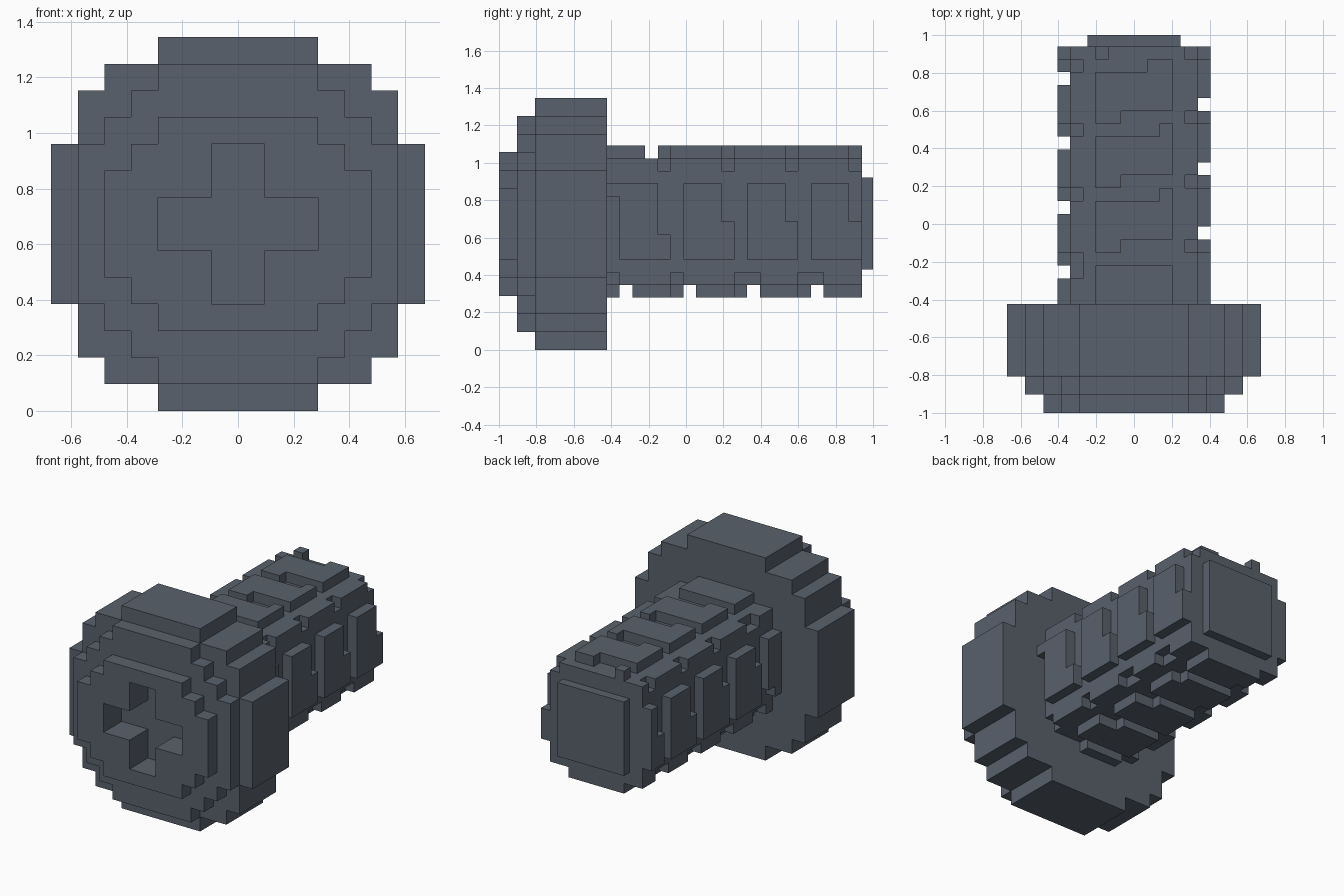
import bpy, bmesh, math

if "Cube" in bpy.data.objects:
    bpy.data.objects.remove(bpy.data.objects["Cube"])

V = 1.345 / 14      # block size of the head
U = 0.0677          # block size of the shaft
HEAD_Z, SHAFT_Z = 0.6725, 0.685
HEAD_BACK = -1 + 6 * V

steel = bpy.data.materials.new("dark_steel")
steel.diffuse_color = (0.1, 0.12, 0.15, 1)
steel.use_nodes = True
steel.node_tree.nodes["Principled BSDF"].inputs["Base Color"].default_value = steel.diffuse_color


def finish(bm, name):
    bmesh.ops.remove_doubles(bm, verts=bm.verts, dist=1e-4)
    me = bpy.data.meshes.new(name)
    bm.to_mesh(me)
    bm.free()
    me.materials.append(steel)
    ob = bpy.data.objects.new(name, me)
    bpy.context.collection.objects.link(ob)
    return ob


def blocks(name, cells, size, origin):
    """Outer skin of a set of grid cells; cell (i,j,k) spans i..i+1 and so on."""
    bm = bmesh.new()
    for c in cells:
        for axis in range(3):
            for side in (0, 1):
                n = list(c)
                n[axis] += 2 * side - 1
                if tuple(n) in cells:
                    continue
                a, b = (axis + 1) % 3, (axis + 2) % 3
                loop = [(0, 0), (1, 0), (1, 1), (0, 1)]
                if not side:
                    loop.reverse()
                verts = []
                for p, q in loop:
                    pos = list(c)
                    pos[axis] += side
                    pos[a] += p
                    pos[b] += q
                    verts.append(bm.verts.new([o + s * t for o, s, t in zip(origin, size, pos)]))
                bm.faces.new(verts)
    return finish(bm, name)


# Head: three stepped discs, given as half widths per row from the middle out
rim = [7, 7, 7, 6, 6, 5, 3]
middle = [6, 6, 6, 5, 4, 3]
front = [5, 5, 4, 3]
layers = [front, middle, rim, rim, rim, rim]
head = set()
for j, rows in enumerate(layers):
    for r, w in enumerate(rows):
        for i in range(-w, w):
            head |= {(i, j, r), (i, j, -r - 1)}

# Cross recess, two blocks deep
head = {(i, j, k) for i, j, k in head
        if not (j < 2 and ((-3 <= i < 3 and -1 <= k < 1) or (-1 <= i < 1 and -3 <= k < 3)))}
blocks("screw_head", head, (V, V, V), (0, -1, HEAD_Z))

# Shaft: round core with a helical thread
PITCH, HALF = 0.345, 0.122
step = (0.94 - HEAD_BACK) / 20
shaft = set()
for i in range(-6, 6):
    for k in range(-6, 6):
        x, z = i + 0.5, k + 0.5
        r = math.hypot(x, z)
        core = r < 5.75 and max(abs(x), abs(z)) < 5
        centre = 0.27 + PITCH * math.atan2(z, -x) / math.tau
        for j in range(20):
            y = HEAD_BACK + (j + 0.5) * step
            d = (y - centre + PITCH / 2) % PITCH - PITCH / 2
            if core or (r < 6.4 and abs(d) < HALF):
                shaft.add((i, j, k))
blocks("threaded_shaft", shaft, (U, step, U), (0, HEAD_BACK, SHAFT_Z))

# Tip plate
blocks("shaft_tip", {(0, 0, 0)}, (0.49, 0.06, 0.49), (-0.245, 0.94, 0.43))
